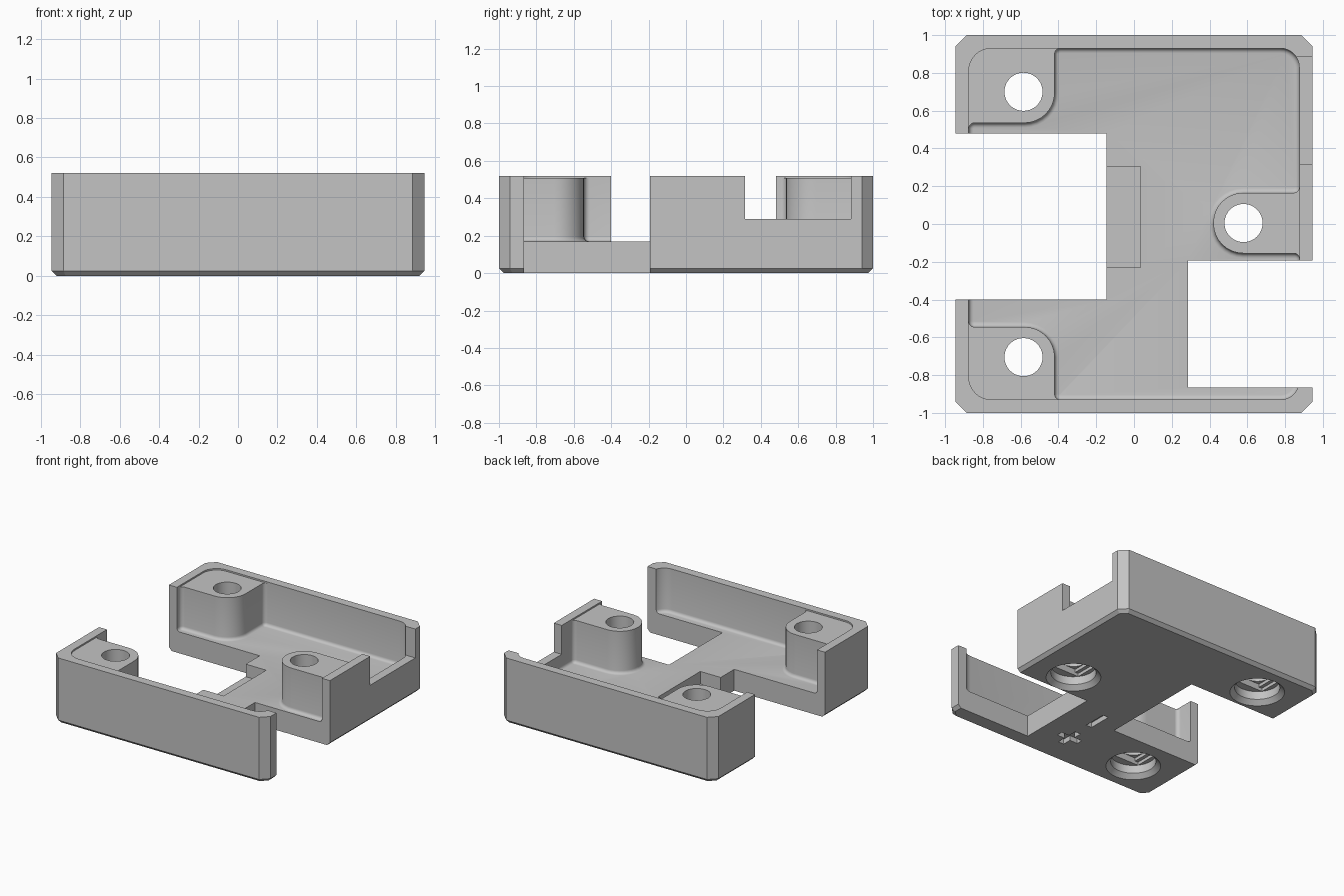
import bpy, bmesh, math
from mathutils import Vector

cube = bpy.data.objects.get("Cube")
if cube:
    bpy.data.objects.remove(cube, do_unlink=True)

grey = bpy.data.materials.new("plain_grey")
grey.use_nodes = True
COLOUR = (0.55, 0.55, 0.55, 1)
grey.diffuse_color = COLOUR
grey.node_tree.nodes["Principled BSDF"].inputs["Base Color"].default_value = COLOUR


def rounded(corners, steps=8):
    """Outline of right-angled corners (x, y, radius) turned into arcs."""
    pts = []
    for i, (x, y, r) in enumerate(corners):
        p = Vector((x, y))
        u = (Vector(corners[i - 1][:2]) - p).normalized()
        v = (Vector(corners[(i + 1) % len(corners)][:2]) - p).normalized()
        for k in range(steps + 1):
            a = math.pi / 2 * k / steps
            pts.append(p + r * (u + v) - r * (v * math.cos(a) + u * math.sin(a)))
    return pts


def finish(name, bm):
    bmesh.ops.recalc_face_normals(bm, faces=bm.faces)
    mesh = bpy.data.meshes.new(name)
    bm.to_mesh(mesh)
    bm.free()
    mesh.materials.append(grey)
    ob = bpy.data.objects.new(name, mesh)
    bpy.context.collection.objects.link(ob)
    return ob


def prism(name, pts, z0, z1, edge=0, segments=1):
    """Extruded outline whose bottom rim can be bevelled."""
    bm = bmesh.new()
    base = bm.faces.new([bm.verts.new((p[0], p[1], z0)) for p in pts])
    out = bmesh.ops.extrude_face_region(bm, geom=[base], use_keep_orig=True)
    for v in out["geom"]:
        if isinstance(v, bmesh.types.BMVert):
            v.co.z = z1
    bmesh.ops.recalc_face_normals(bm, faces=bm.faces)
    if edge:
        rim = [e for e in bm.edges if all(abs(v.co.z - z0) < 1e-5 for v in e.verts)]
        bmesh.ops.bevel(bm, geom=rim, offset=edge, segments=segments,
                        profile=0.5, affect='EDGES')
    return finish(name, bm)


def box(name, x0, x1, y0, y1, z0, z1):
    return prism(name, [(x0, y0), (x1, y0), (x1, y1), (x0, y1)], z0, z1)


def cone(name, x, y, r0, r1, z0, z1):
    bm = bmesh.new()
    bmesh.ops.create_cone(bm, cap_ends=True, segments=40, radius1=r0, radius2=r1,
                          depth=z1 - z0)
    bmesh.ops.translate(bm, verts=bm.verts, vec=(x, y, (z0 + z1) / 2))
    return finish(name, bm)


# Solid block with clipped corners and a chamfered underside
W, D, H, C = 0.945, 1.0, 0.52, 0.06
outline = [(-W + C, -D), (W - C, -D), (W, -D + C), (W, D - C),
           (W - C, D), (-W + C, D), (-W, D - C), (-W, -D + C)]
tray = prism("mount_tray", outline, 0, H, edge=0.025)

# Main pocket, leaving three screw posts standing, with a filleted floor
X, Y, R = 0.875, 0.93, 0.03
pocket = rounded([
    (-X, -0.545, R), (-0.42, -0.545, 0.16), (-0.42, -Y, R), (X, -Y, 0.1),
    (X, -0.155, R), (0.42, -0.155, 0.158), (0.42, 0.165, 0.158), (X, 0.165, R),
    (X, Y, 0.1), (-0.42, Y, R), (-0.42, 0.535, 0.16), (-X, 0.535, R)])
cutters = [prism("pocket_cutter", pocket, 0.17, 1, edge=0.025, segments=4)]

# Shallow lip above the posts
lip = rounded([(-X, -Y, 0.12), (X, -Y, 0.1), (X, Y, 0.1), (-X, Y, 0.12)])
cutters.append(prism("lip_cutter", lip, 0.508, 0.9))

# Side openings, wall notch, floor recess and underside grooves
for name, *size in [
        ("left_opening", -2, -0.145, -0.4, 0.48, -1, 2),
        ("right_opening", 0.285, 2, -0.865, -0.193, -1, 2),
        ("wall_notch", 0.8, 2, 0.315, 0.883, 0.29, 2),
        ("floor_recess", -0.3, 0.035, -0.23, 0.305, 0.07, 0.4),
        ("bar_groove", 0.01, 0.06, -0.47, -0.28, -0.1, 0.04),
        ("cross_groove_long", 0.01, 0.06, -0.785, -0.595, -0.1, 0.04),
        ("cross_groove_wide", -0.06, 0.13, -0.715, -0.665, -0.1, 0.04)]:
    cutters.append(box(name, *size))

# Screw holes with chamfered counterbores and stepped ceilings
for x, y in [(-0.585, 0.7), (-0.585, -0.705), (0.58, 0.005)]:
    cutters += [
        cone("bore_chamfer", x, y, 0.24, 0.165, -0.04, 0.035),
        cone("counterbore", x, y, 0.165, 0.165, -0.1, 0.1),
        box("ceiling_slot", x - 0.13, x + 0.13, y - 0.102, y + 0.102, 0.05, 0.125),
        box("ceiling_square", x - 0.102, x + 0.102, y - 0.102, y + 0.102, 0.06, 0.15),
        cone("screw_hole", x, y, 0.101, 0.101, 0.02, 1)]

# Apply every cut, then drop the cutters
bpy.context.view_layer.objects.active = tray
for c in cutters:
    mod = tray.modifiers.new("cut", 'BOOLEAN')
    mod.operation = 'DIFFERENCE'
    mod.solver = 'EXACT'
    mod.object = c
    bpy.ops.object.modifier_apply(modifier=mod.name)
    bpy.data.objects.remove(c, do_unlink=True)

# Smooth the curved walls and keep the corners crisp
bpy.ops.object.select_all(action='DESELECT')
tray.select_set(True)
bpy.ops.object.shade_smooth_by_angle(angle=math.radians(30))
